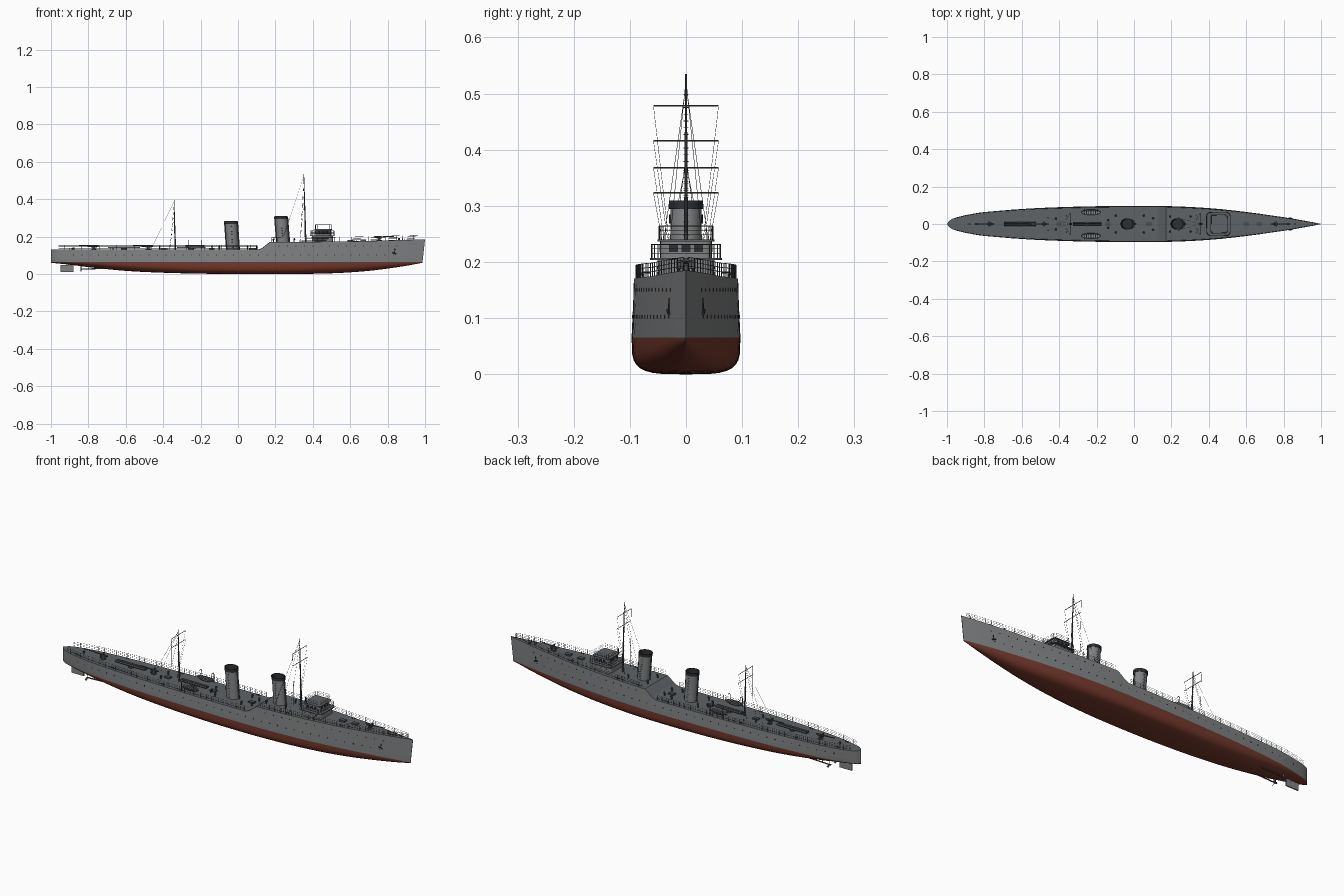
import bpy, bmesh, math
from mathutils import Vector, Matrix

if "Cube" in bpy.data.objects:
    bpy.data.objects.remove(bpy.data.objects["Cube"])


def material(name, r, g, b):
    m = bpy.data.materials.new(name)
    m.diffuse_color = (r, g, b, 1)
    m.use_nodes = True
    m.node_tree.nodes["Principled BSDF"].inputs["Base Color"].default_value = m.diffuse_color
    return m


GREY = material("hull grey", 0.22, 0.225, 0.23)
DECK = material("deck grey", 0.115, 0.125, 0.133)
RED = material("bottom red", 0.18, 0.042, 0.025)
BLACK = material("funnel black", 0.025, 0.028, 0.032)
DARK = material("fitting dark grey", 0.075, 0.08, 0.085)


def finish(name, bm, *mats):
    bmesh.ops.recalc_face_normals(bm, faces=bm.faces)
    me = bpy.data.meshes.new(name)
    bm.to_mesh(me)
    bm.free()
    for m in mats:
        me.materials.append(m)
    ob = bpy.data.objects.new(name, me)
    bpy.context.collection.objects.link(ob)
    return ob


def rod(bm, p, q, r, r2=None, n=4):
    p, q = Vector(p), Vector(q)
    d = q - p
    mat = Matrix.Translation((p + q) / 2) @ d.to_track_quat('Z', 'Y').to_matrix().to_4x4()
    bmesh.ops.create_cone(bm, cap_ends=True, segments=n, radius1=r, radius2=r if r2 is None else r2,
                          depth=d.length, matrix=mat)


def box(bm, c, s):
    bmesh.ops.create_cube(bm, size=1, matrix=Matrix.Translation(c) @ Matrix.Diagonal((*s, 1)))


def rounded(x0, x1, hy, r):
    pts = []
    for k, (cx, cy) in enumerate([(x1 - r, hy - r), (x0 + r, hy - r), (x0 + r, r - hy), (x1 - r, r - hy)]):
        for j in range(5):
            a = math.pi / 2 * (k + j / 4)
            pts.append((cx + r * math.cos(a), cy + r * math.sin(a)))
    return pts


def prism(bm, outline, z0, z1):
    f = bm.faces.new([bm.verts.new((x, y, z0)) for x, y in outline])
    ext = bmesh.ops.extrude_face_region(bm, geom=[f], use_keep_orig=True)
    for v in ext["geom"]:
        if isinstance(v, bmesh.types.BMVert):
            v.co.z = z1


def rail(bm, pts, h=0.024, r=0.0006):
    for p, q in zip(pts, pts[1:]):
        for k in (0.35, 0.68, 1):
            rod(bm, (p[0], p[1], p[2] + h * k), (q[0], q[1], q[2] + h * k), r)
    for p in pts:
        rod(bm, p, (p[0], p[1], p[2] + h), r * 1.2)


# hull curves: half breadth, keel height, deck height
BREADTH = [(-1, 0), (-.985, .019), (-.96, .032), (-.9, .048), (-.8, .065), (-.6, .081), (-.4, .09), (-.2, .095),
           (0, .097), (.2, .095), (.4, .085), (.6, .065), (.8, .037), (.9, .02), (1, .001)]
KEEL = [(-1, .06), (-.9, .05), (-.8, .037), (-.6, .017), (-.4, .007), (-.2, .002), (0, 0), (.3, 0), (.5, .004),
        (.6, .009), (.7, .017), (.8, .029), (.9, .044), (1, .06)]
DECKZ = [(-1, .13), (.11, .13), (.13, .139), (.15, .155), (.17, .17), (.6, .174), (1, .185)]
WL = 0.065


def curve(keys, x, smooth=True):
    i = max(0, min(len(keys) - 2, sum(k[0] <= x for k in keys) - 1))
    (a, fa), (b, fb) = keys[i], keys[i + 1]
    t, w = (x - a) / (b - a), b - a
    if not smooth:
        return fa + (fb - fa) * t
    lo, hi = keys[max(0, i - 1)], keys[min(len(keys) - 1, i + 2)]
    ma, mb = (fb - lo[1]) / (b - lo[0]) * w, (hi[1] - fa) / (hi[0] - a) * w
    return ((2*t**3 - 3*t*t + 1) * fa + (t**3 - 2*t*t + t) * ma + (3*t*t - 2*t**3) * fb + (t**3 - t*t) * mb)


def deck_z(x):
    return curve(DECKZ, x, False)


def half(x, z):
    e, b = abs(x) ** 5, curve(BREADTH, x)
    t = max(0, (z - WL) / (deck_z(x) - WL))
    return b * ((1 - .15 * e) * (1 - t) + (1 - .03 * (1 - e)) * t)


def edge(x, inset=.003):
    return max(0, half(x, deck_z(x)) - inset)


# hull
bm = bmesh.new()
xs = sorted({round(-1 + i / 30, 4) for i in range(61)} | {-.992, -.985, -.975, -.95, .11, .13, .15, .17, .985})
rings = []
for x in xs:
    k, d, w = curve(KEEL, x), deck_z(x), half(x, WL)
    p = .5 + .6 * min(1, abs(x)) ** 2
    sec = [(0, k)]
    for j in range(1, 9):
        a = math.pi / 2 * (1 - j / 8)
        sec.append((w * max(0, math.cos(a)) ** p, WL - (WL - k) * max(0, math.sin(a)) ** p))
    sec += [(half(x, z), z) for z in (WL + (d - WL) * .33, WL + (d - WL) * .67, d)] + [(0, d + .001)]
    sec += [(-y, z) for y, z in sec[-2:0:-1]]
    rake = max(0, x - .9) / .1 * .11
    rings.append([bm.verts.new((x - rake * (d - z), y, z)) for y, z in sec])
for r0, r1 in zip(rings, rings[1:]):
    for j in range(len(r0)):
        n = (j + 1) % len(r0)
        bm.faces.new((r0[j], r0[n], r1[n], r1[j]))
bm.faces.new(rings[-1])
bm.faces.new(rings[0])
bmesh.ops.remove_doubles(bm, verts=bm.verts, dist=.00005)
bmesh.ops.recalc_face_normals(bm, faces=bm.faces)
for f in bm.faces:
    c = f.calc_center_median()
    f.material_index = 1 if c.z < WL - .0003 else 2 if f.normal.z > .4 and c.z > .12 else 0
finish("hull", bm, GREY, RED, DECK)

# portholes and anchors
bm, an = bmesh.new(), bmesh.new()
for s in (-1, 1):
    for z, x0, x1 in ((.102, -.88, .88), (.15, .22, .9)):
        for i in range(int((x1 - x0) / .045)):
            x = x0 + i * .045
            y = half(x, z)
            rod(bm, (x, s * (y - .002), z), (x, s * (y + .0008), z), .003, n=8)
    y = half(.84, .125)
    rod(an, (.84, s * y, .135), (.835, s * (y + .001), .108), .002, n=6)
    rod(an, (.826, s * (y + .003), .114), (.846, s * (y + .001), .108), .003, n=6)
finish("portholes", bm, BLACK)
finish("anchors", an, BLACK)

# rudder, shafts and propellers
bm = bmesh.new()
prism(bm, [(-.95, -.003), (-.88, -.003), (-.88, .003), (-.95, .003)], .012, .048)
rod(bm, (-.905, 0, .04), (-.905, 0, .07), .004, n=8)
finish("rudder", bm, GREY)
bm = bmesh.new()
for s in (-1, 1):
    rod(bm, (-.84, s * .03, .026), (-.6, s * .03, .034), .003, n=8)
    rod(bm, (-.8, s * .03, .027), (-.8, s * .02, .055), .002)
    for j in range(3):
        a = 2 * math.pi * j / 3
        m = Matrix.Translation((-.84, s * .03, .026)) @ Matrix.Rotation(a, 4, 'X')
        m = m @ Matrix.Rotation(.6, 4, 'Z') @ Matrix.Translation((0, 0, .009)) @ Matrix.Diagonal((.002, .009, .017, 1))
        bmesh.ops.create_cube(bm, size=1, matrix=m)
finish("propellers", bm, DARK)

# funnels: raked oval shells with dark cap and open mouth
for name, x, z0, z1 in (("aft_funnel", -.027, .125, .284), ("fore_funnel", .241, .165, .309)):
    bm = bmesh.new()
    h, prev = z1 - z0, None
    rows = [(0, 1.08), (.02, 1), (.9, 1), (.9, 1.08), (1, 1.08), (1, .97), (.55, .95)]
    for i, (t, sc) in enumerate(rows):
        ring = [bm.verts.new((x - .011 * t + .032 * sc * math.cos(a), .028 * sc * math.sin(a), z0 + h * t))
                for a in (2 * math.pi * j / 32 for j in range(32))]
        if prev:
            for j in range(32):
                f = bm.faces.new((prev[j], prev[(j + 1) % 32], ring[(j + 1) % 32], ring[j]))
                f.material_index = int(i > 2)
        prev = ring
    bm.faces.new(prev).material_index = 1
    finish(name, bm, GREY, BLACK)
    bm = bmesh.new()
    for dx in (-.034, .035):
        rod(bm, (x + dx, 0, z0), (x + dx - .011, 0, z1 - .004), .003, n=8)
    for s in (-1, 1):
        for j in range(9):
            t = .1 + j * .09
            rod(bm, (x - .011 * t - .004, s * .029, z0 + h * t), (x - .011 * t + .004, s * .029, z0 + h * t), .0008)
    finish(name + "_pipes", bm, DARK)

# bridge
bm = bmesh.new()
prism(bm, rounded(.395, .508, .051, .015), .165, .204)
prism(bm, rounded(.414, .496, .046, .012), .206, .237)
finish("bridge_house", bm, GREY)
bm = bmesh.new()
prism(bm, rounded(.386, .516, .064, .02), .203, .207)
prism(bm, rounded(.408, .502, .051, .013), .236, .24)
finish("bridge_decks", bm, DECK)
bm = bmesh.new()
for k in (-1, 0, 1):
    for x in (.414, .496):
        box(bm, (x, k * .022, .224), (.002, .016, .013))
    for s in (-1, 1):
        box(bm, (.455 + k * .02, s * .046, .224), (.014, .002, .013))
        rod(bm, (.45 + k * .03, s * .05, .19), (.45 + k * .03, s * .0518, .19), .003, n=8)
finish("bridge_windows", bm, BLACK)

# railings
bm = bmesh.new()
for s in (-1, 1):
    for x0, x1, n in ((-.96, .1, 34), (.18, .97, 26)):
        rail(bm, [(x, s * edge(x), deck_z(x)) for x in (x0 + (x1 - x0) * i / n for i in range(n + 1))])
for args, z in (((.388, .514, .062, .02), .207), ((.412, .498, .048, .012), .24)):
    pts = [(x, y, z) for x, y in rounded(*args)][::2]
    rail(bm, pts + pts[:1])
finish("railings", bm, DARK)

# masts, yards and rigging
for name, xb, xt, zb, zt, yards, stay in (("fore", .362, .352, .165, .535, (.478, .416), (.235, .175)),
                                          ("main", -.335, -.342, .125, .395, (.368, .323), (-.465, .135))):
    bm, rg = bmesh.new(), bmesh.new()
    at = lambda z: xb + (xt - xb) * (z - zb) / (zt - zb)
    rod(bm, (xb, 0, zb), (xt, 0, zt), .0045, .0015, 10)
    for j in range(int((zt - zb) / .012) - 2):
        z = zb + .01 + j * .012
        rod(bm, (at(z) - .003, -.0045, z), (at(z) - .003, .0045, z), .0006)
    for z in yards:
        rod(bm, (at(z), -.058, z), (at(z), .058, z), .0013, n=6)
        for s in (-1, 1):
            rod(rg, (at(z), s * .058, z), (xb - .03, s * .022, zb), .0004)
    for s in (-1, 1):
        rod(rg, (at(zt - .02), 0, zt - .02), (xb - .03, s * .05, zb), .0005)
        rod(rg, (at(zt - .01), 0, zt - .01), (stay[0], s * .035, stay[1]), .0005)
    finish(name + "_mast", bm, DARK)
    finish(name + "_rigging", rg, DARK)

# deck guns
for name, x, d in (("fore_gun", .755, 1), ("mid_gun", -.48, -1), ("aft_gun", -.77, -1)):
    bm, z = bmesh.new(), deck_z(x)
    rod(bm, (x, 0, z), (x, 0, z + .003), .014, n=20)
    rod(bm, (x, 0, z), (x, 0, z + .016), .008, .005, 12)
    box(bm, (x, 0, z + .017), (.03, .01, .008))
    rod(bm, (x - d * .025, 0, z + .019), (x + d * .08, 0, z + .023), .0038, .002, 10)
    for s in (-1, 1):
        box(bm, (x + d * .006, s * .011, z + .017), (.003, .012, .016))
    finish(name, bm, DARK)

# torpedo tubes
for name, x, n in (("aft_torpedo_tubes", -.61, .17), ("mid_torpedo_tubes", -.25, .15)):
    bm = bmesh.new()
    rod(bm, (x, 0, .13), (x, 0, .137), .016, n=20)
    for s in (-1, 1):
        rod(bm, (x - n / 2, s * .0065, .142), (x + n / 2, s * .0065, .142), .0055, n=12)
    finish(name, bm, DARK)

# boats with thwarts, hung on davits
for s, side in ((-1, "starboard"), (1, "port")):
    bm, c = bmesh.new(), Vector((-.23, s * .063, .152))
    bmesh.ops.create_uvsphere(bm, u_segments=20, v_segments=10, radius=1)
    bmesh.ops.delete(bm, geom=[v for v in bm.verts if v.co.z > .01], context='VERTS')
    bmesh.ops.transform(bm, verts=bm.verts, matrix=Matrix.Translation(c) @ Matrix.Diagonal((.052, .015, .017, 1)))
    for j in range(-3, 4):
        box(bm, c + Vector((j * .012, 0, -.002)), (.004, .026 - abs(j) * .002, .0015))
    finish(side + "_boat", bm, GREY)
    bm = bmesh.new()
    for dx in (-.035, .035):
        pts = [(c.x + dx, s * .083, .13), (c.x + dx, s * .083, .172), (c.x + dx, s * .077, .181), (c.x + dx, s * .064, .181)]
        for p, q in zip(pts, pts[1:]):
            rod(bm, p, q, .0015, n=6)
        rod(bm, pts[-1], c + Vector((dx, 0, 0)), .0005)
    finish(side + "_davits", bm, DARK)

# ventilators, hatches, bollards and capstans
bm = bmesh.new()
for x, y in ((.05, .045), (.1, .03), (-.1, .045), (-.14, .02), (.19, .04), (.3, .04), (-.42, .03)):
    for s in (-1, 1):
        z = deck_z(x)
        rod(bm, (x, s * y, z), (x, s * y, z + .014), .003, n=8)
        rod(bm, (x - .003, s * y, z + .015), (x + .005, s * y, z + .017), .0035, .0055, 8)
for x in (-.9, -.68, -.38, .05, .33, .62, .88):
    for s in (-1, 1):
        for dx in (0, .012):
            rod(bm, (x + dx, s * (edge(x) - .008), deck_z(x)), (x + dx, s * (edge(x) - .008), deck_z(x) + .007), .002, n=8)
for x in (.86, -.88):
    rod(bm, (x, 0, deck_z(x)), (x, 0, deck_z(x) + .012), .005, n=12)
for x in (-.4, -.14, .08, .6, .67):
    box(bm, (x, 0, deck_z(x) + .004), (.03, .02, .008))
finish("deck_fittings", bm, DARK)

# smooth shading with sharp edges kept
for ob in bpy.context.scene.objects:
    ob.select_set(True)
    bpy.context.view_layer.objects.active = ob
bpy.ops.object.shade_smooth_by_angle(angle=math.radians(30))
